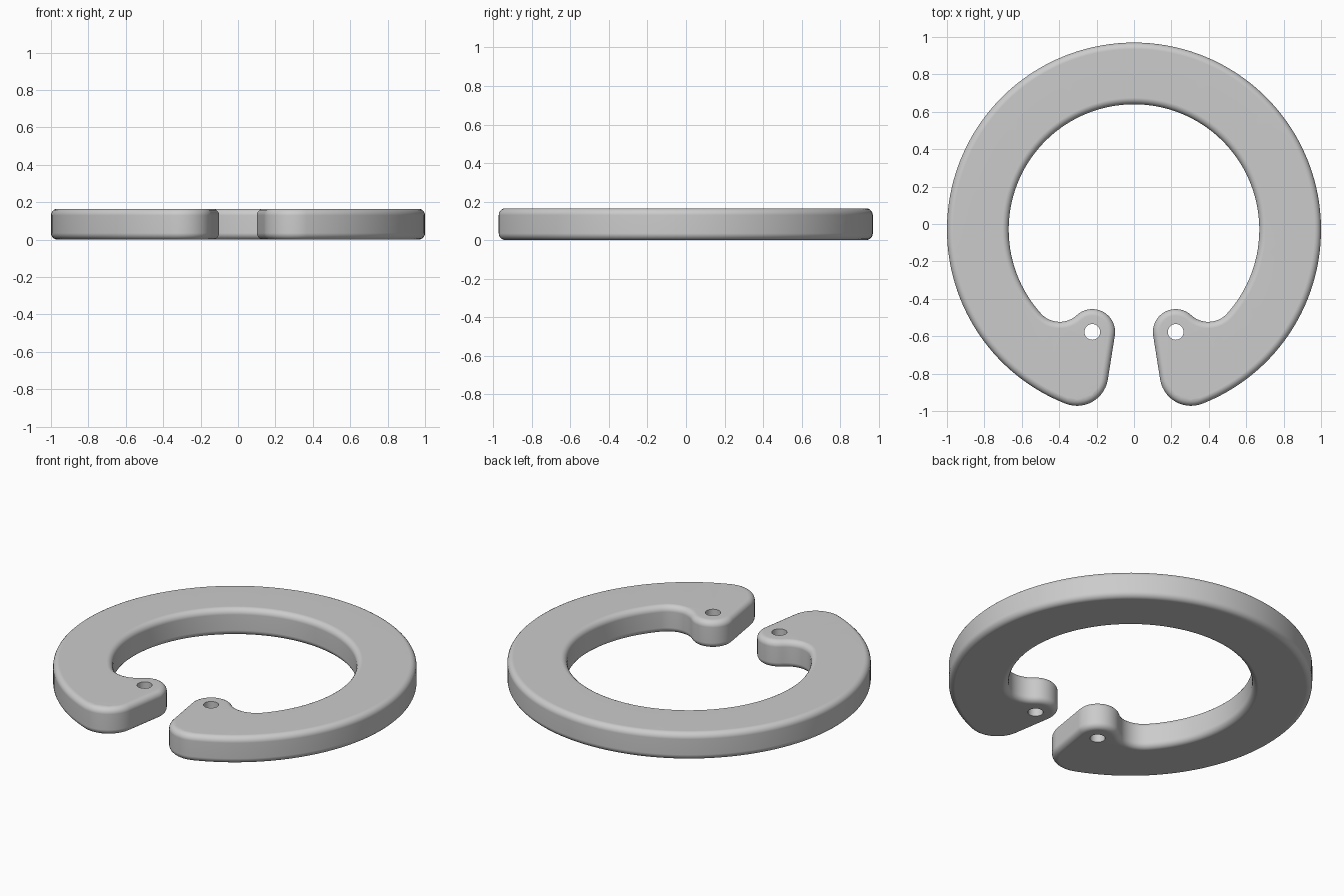
import bpy, bmesh
from math import pi, sin, cos, atan2, acos, hypot, radians

if "Cube" in bpy.data.objects:
    bpy.data.objects.remove(bpy.data.objects["Cube"])

HEIGHT, ROUND = 0.165, 0.035
CY, R_OUT, R_IN = -0.03, 1.0, 0.67           # ring
LUG, R_LUG, R_HOLE = (0.223, -0.577), 0.122, 0.042
TIP = (0.305, -0.805)                        # rounded outer end of the lug
R_FIL = 0.135                                # hollow between ring and lug


def arc(cx, cy, r, a0, a1, n, sign=1):
    """Points on an arc as (x, y, outward normal x, outward normal y)."""
    out = []
    for i in range(n + 1):
        a = a0 + (a1 - a0) * i / n
        out.append((cx + r * cos(a), cy + r * sin(a), sign * cos(a), sign * sin(a)))
    return out


# Tangent geometry for the right half
r_tip = R_OUT - hypot(TIP[0], TIP[1] - CY)
a_tip = atan2(TIP[1] - CY, TIP[0])
d, e, f = hypot(LUG[0], LUG[1] - CY), R_IN - R_FIL, R_LUG + R_FIL
a_fil = atan2(LUG[1] - CY, LUG[0]) + acos((d * d + e * e - f * f) / (2 * d * e))
fil = (e * cos(a_fil), CY + e * sin(a_fil))
a_lug = atan2(LUG[1] - fil[1], LUG[0] - fil[0])
dx, dy = TIP[0] - LUG[0], TIP[1] - LUG[1]
a_gap = atan2(dy, dx) - acos((R_LUG - r_tip) / hypot(dx, dy)) + 2 * pi

# Right half outline: inner ring, hollow, lug, tip, outer ring
half = arc(0, CY, R_IN, pi / 2, a_fil, 48, -1)
half += arc(*fil, R_FIL, a_fil, a_lug, 12, -1)[1:]
half += arc(*LUG, R_LUG, a_lug + pi, a_gap, 18)[1:]
half += arc(*TIP, r_tip, a_gap, a_tip + 2 * pi, 14)
half += arc(0, CY, R_OUT, a_tip, pi / 2, 64)[1:]
outline = half + [(-x, y, -nx, ny) for x, y, nx, ny in reversed(half[1:-1])]

# Rounded edge section: (inset, z) from bottom to top
quarter = [i * pi / 10 for i in range(6)]
section = [(ROUND * (1 - sin(a)), ROUND * (1 - cos(a))) for a in quarter]
section += [(i, HEIGHT - z) for i, z in reversed(section)]

bm = bmesh.new()


def wall(rings):
    """Skin a stack of closed loops; return the bottom and top edge loops."""
    vs = [[bm.verts.new(p) for p in ring] for ring in rings]
    n = len(vs[0])
    for a, b in zip(vs, vs[1:]):
        for i in range(n):
            j = (i + 1) % n
            bm.faces.new((a[i], a[j], b[j], b[i]))
    return [[bm.edges.get((v[i], v[(i + 1) % n])) for i in range(n)]
            for v in (vs[0], vs[-1])]


# Rim and the two tool holes
loops = [wall([[(x - nx * o, y - ny * o, z) for x, y, nx, ny in outline]
               for o, z in section])]
for s in (-1, 1):
    loops.append(wall([[(p[0], p[1], z) for p in
                        arc(s * LUG[0], LUG[1], R_HOLE, 0, 2 * pi, 32)[:-1]]
                       for z in (0, HEIGHT)]))

# Flat bottom and top with the holes left open
for k in (0, 1):
    bmesh.ops.triangle_fill(bm, use_beauty=True, normal=(0, 0, 2 * k - 1),
                            edges=[ed for lp in loops for ed in lp[k]])
bmesh.ops.recalc_face_normals(bm, faces=bm.faces[:])

mesh = bpy.data.meshes.new("retaining_ring")
bm.to_mesh(mesh)
bm.free()
ring = bpy.data.objects.new("retaining_ring", mesh)
bpy.context.collection.objects.link(ring)
bpy.context.view_layer.objects.active = ring
ring.select_set(True)
bpy.ops.object.shade_smooth_by_angle(angle=radians(35))
weighted = ring.modifiers.new("weighted_normals", 'WEIGHTED_NORMAL')
weighted.keep_sharp = True
